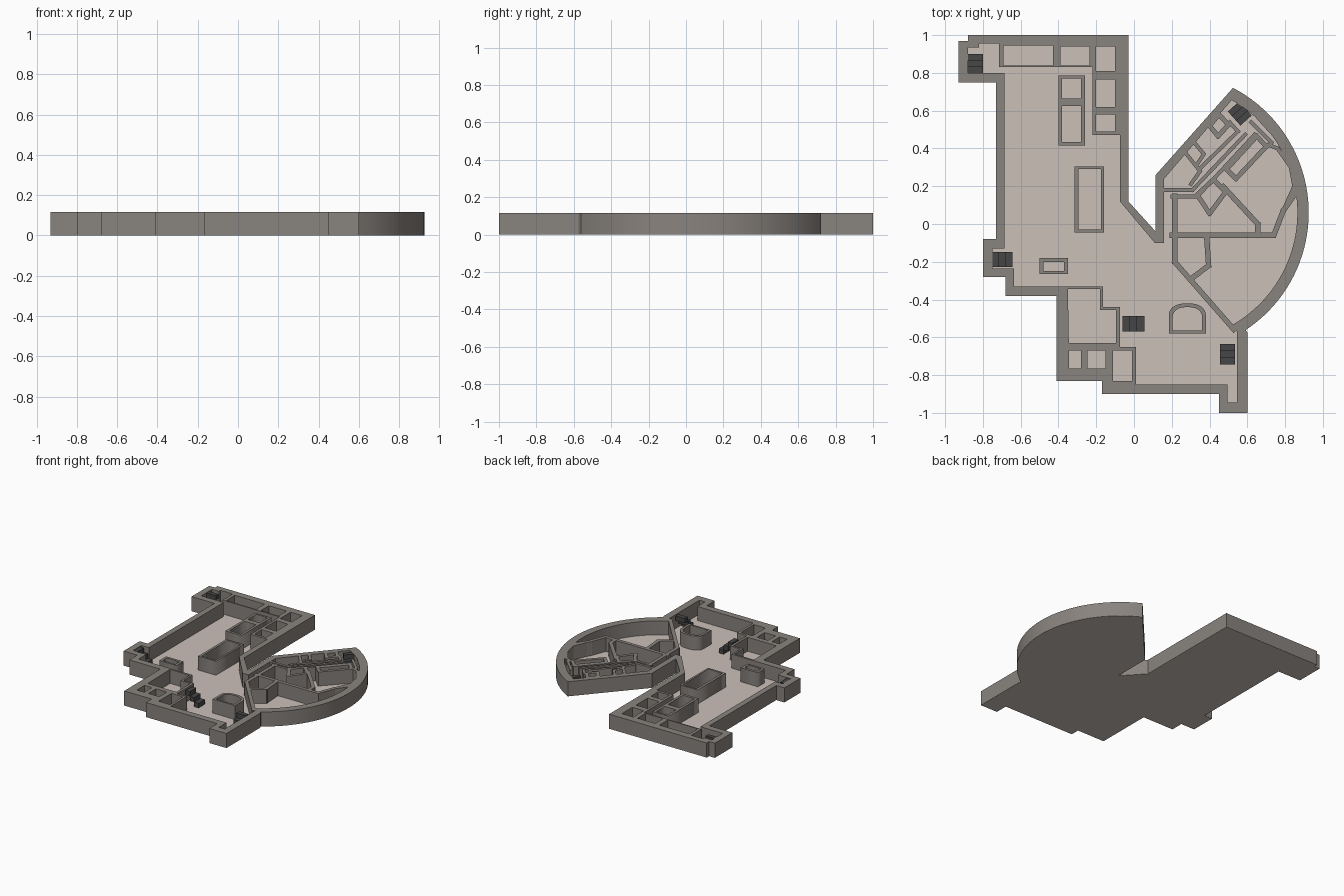
import bpy, bmesh, math
from mathutils import Vector, Matrix

if "Cube" in bpy.data.objects:
    bpy.data.objects.remove(bpy.data.objects["Cube"])

H = 0.115          # wall height
CX, CY = 0.18, 0.06  # centre of the round wing


def material(name, rgb):
    m = bpy.data.materials.new(name)
    m.diffuse_color = (*rgb, 1)
    m.use_nodes = True
    m.node_tree.nodes["Principled BSDF"].inputs["Base Color"].default_value = m.diffuse_color
    return m


WALL = material("wall_grey", (0.25, 0.228, 0.21))
FLOOR = material("floor_beige", (0.60, 0.53, 0.485))
STAIR = material("stair_dark", (0.062, 0.062, 0.062))


def add_mesh(name, bm, mat):
    bmesh.ops.recalc_face_normals(bm, faces=bm.faces)
    me = bpy.data.meshes.new(name)
    bm.to_mesh(me)
    bm.free()
    me.materials.append(mat)
    ob = bpy.data.objects.new(name, me)
    bpy.context.collection.objects.link(ob)
    return ob


def arc(r, a0, a1, n=40):
    return [(CX + r * math.cos(math.radians(a0 + (a1 - a0) * i / n)),
             CY + r * math.sin(math.radians(a0 + (a1 - a0) * i / n))) for i in range(n + 1)]


def rect(x0, x1, y0, y1):
    return [(x0, y0), (x1, y0), (x1, y1), (x0, y1)]


def plan(name, loops, z0=0.001, z1=H):
    """Extruded plan: the first loop is the outside, the others are holes."""
    cu = bpy.data.curves.new(name, 'CURVE')
    cu.dimensions, cu.fill_mode = '2D', 'BOTH'
    cu.extrude = (z1 - z0) / 2
    for loop in loops:
        sp = cu.splines.new('POLY')
        sp.points.add(len(loop) - 1)
        for p, (x, y) in zip(sp.points, loop):
            p.co = (x, y, 0, 1)
        sp.use_cyclic_u = True
    tmp = bpy.data.objects.new("tmp", cu)
    bpy.context.collection.objects.link(tmp)
    me = tmp.evaluated_get(bpy.context.evaluated_depsgraph_get()).to_mesh()
    bm = bmesh.new()
    bm.from_mesh(me)
    bpy.data.objects.remove(tmp)
    bmesh.ops.remove_doubles(bm, verts=bm.verts, dist=1e-5)
    bmesh.ops.translate(bm, verts=bm.verts, vec=(0, 0, (z0 + z1) / 2))
    return add_mesh(name, bm, WALL)


def box(bm, centre, size, angle=0):
    m = Matrix.Translation(centre) @ Matrix.Rotation(angle, 4, 'Z') @ Matrix.Diagonal((*size, 1))
    bmesh.ops.create_cube(bm, size=1, matrix=m)


def strips(name, paths, width, closed=False):
    """Straight wall pieces that follow each path."""
    bm = bmesh.new()
    for path in paths:
        pts = path + path[:1] if closed else path
        for a, b in zip(pts, pts[1:]):
            a, b = Vector(a), Vector(b)
            d, c = b - a, (a + b) / 2
            box(bm, (c.x, c.y, (H + 0.001) / 2), (d.length + width * 0.8, width, H - 0.001),
                math.atan2(d.y, d.x))
    return add_mesh(name, bm, WALL)


# outside outline and inside outline of the outer walls
outer = [(-0.93, 0.75), (-0.93, 0.97), (-0.88, 0.97), (-0.88, 1.0), (-0.03, 1.0), (-0.03, 0.12),
         (0.115, -0.04), (0.115, 0.26)] + arc(0.745, 62.5, -56.5) + [
         (0.6, -0.575), (0.6, -1.0), (0.45, -1.0), (0.45, -0.9), (-0.17, -0.9), (-0.17, -0.83),
         (-0.41, -0.83), (-0.41, -0.38), (-0.68, -0.38), (-0.68, -0.28), (-0.8, -0.28),
         (-0.8, -0.08), (-0.73, -0.08), (-0.73, 0.75)]
inner = [(-0.88, 0.8), (-0.88, 0.935), (-0.82, 0.935), (-0.82, 0.955), (-0.715, 0.955),
         (-0.715, 0.83), (-0.22, 0.83), (-0.22, 0.47), (-0.075, 0.47), (-0.075, 0.12),
         (0.11, -0.1), (0.16, -0.1), (0.16, 0.24)] + arc(0.685, 60.5, -61) + [
         (0.545, -0.57), (0.545, -0.945), (0.495, -0.945), (0.495, -0.85), (0.01, -0.85),
         (0.01, -0.65), (-0.075, -0.65), (-0.075, -0.44), (-0.165, -0.44), (-0.165, -0.33),
         (-0.635, -0.33), (-0.635, -0.235), (-0.75, -0.235), (-0.75, -0.13), (-0.685, -0.13),
         (-0.685, 0.8)]

# rooms cut into the thick parts of the outer walls
rooms = [rect(-0.69, -0.43, 0.84, 0.945), rect(-0.39, -0.235, 0.84, 0.94),
         rect(-0.2, -0.1, 0.81, 0.94), rect(-0.2, -0.1, 0.62, 0.765), rect(-0.2, -0.1, 0.49, 0.58),
         [(-0.35, -0.345), (-0.18, -0.345), (-0.18, -0.455), (-0.095, -0.455),
          (-0.095, -0.63), (-0.345, -0.63)],
         rect(-0.345, -0.28, -0.765, -0.67), rect(-0.245, -0.15, -0.765, -0.67),
         rect(-0.11, -0.01, -0.83, -0.67)]
shell = plan("outer_walls", [outer, inner] + rooms)

# free-standing rooms in the hall
plan("double_room", [rect(-0.4, -0.26, 0.415, 0.785), rect(-0.38, -0.28, 0.665, 0.77),
                     rect(-0.38, -0.28, 0.435, 0.625)])
plan("long_room", [rect(-0.315, -0.16, -0.045, 0.305), rect(-0.295, -0.175, -0.03, 0.29)])
plan("small_room", [rect(-0.5, -0.35, -0.265, -0.18), rect(-0.48, -0.37, -0.25, -0.2)])


def arched(x0, x1, y0, y1, top):
    c, r = (x0 + x1) / 2, (x1 - x0) / 2
    return [(x0, y0), (x1, y0)] + [
        (c + r * math.copysign(abs(math.cos(t)) ** 0.8, math.cos(t)), y1 + (top - y1) * math.sin(t))
        for t in [math.pi * i / 16 for i in range(17)]]


desk = plan("arched_room", [arched(0.185, 0.38, -0.58, -0.48, -0.42),
                            arched(0.205, 0.36, -0.565, -0.49, -0.44)])

# partition walls of the round wing
strips("wing_main_walls", [
    [(0.215, 0.15), (0.215, -0.2), (0.53, -0.56)],
    [(0.2, -0.06), (0.74, -0.06), (0.79, 0.07), (0.86, 0.17)],
    [(0.385, -0.07), (0.395, -0.22), (0.31, -0.285)],
    [(0.47, 0.2), (0.655, 0.0), (0.655, -0.06)]], 0.028)
strips("wing_corridor_walls", [
    [(0.16, 0.18), (0.31, 0.18), (0.59, 0.475)],
    [(0.2, 0.145), (0.335, 0.145), (0.64, 0.475)],
    [(0.71, 0.42), (0.76, 0.4), (0.83, 0.3), (0.848, 0.2), (0.79, 0.07)],
    [(0.27, 0.38), (0.35, 0.28), (0.3, 0.21)],
    [(0.32, 0.43), (0.37, 0.37), (0.33, 0.31)],
    [(0.355, 0.3), (0.55, 0.49), (0.505, 0.54)],
    [(0.62, 0.54), (0.73, 0.43)], [(0.66, 0.56), (0.77, 0.44)]], 0.02)
strips("wing_closed_rooms", [
    [(0.49, 0.29), (0.65, 0.465), (0.7, 0.41), (0.54, 0.24)],
    [(0.335, 0.155), (0.42, 0.235), (0.485, 0.17), (0.4, 0.055)],
    [(0.4, 0.52), (0.45, 0.58), (0.5, 0.525), (0.445, 0.465)]], 0.025, True)

# floor slab: outline pulled in from the outer wall
bm = bmesh.new()
face = bm.faces.new([bm.verts.new((x, y, 0)) for x, y in outer])
bm.normal_update()
ring = bmesh.ops.inset_region(bm, faces=[face], thickness=0.035, use_even_offset=True)["faces"]
bmesh.ops.delete(bm, geom=ring, context='FACES')
top = bmesh.ops.extrude_face_region(bm, geom=bm.faces[:], use_keep_orig=True)["geom"]
bmesh.ops.translate(bm, verts=[v for v in top if isinstance(v, bmesh.types.BMVert)],
                    vec=(0, 0, 0.005))
add_mesh("floor", bm, FLOOR)


# stairs: three rising blocks each, climbing along the given direction
def stairs(name, x, y, degrees, length=0.11, width=0.08, n=3):
    bm = bmesh.new()
    a, h = math.radians(degrees), (H - 0.008) / n
    for i in range(n):
        s = ((i + 0.5) / n - 0.5) * length
        box(bm, (x + s * math.cos(a), y + s * math.sin(a), 0.005 + h * (i + 0.5)),
            (length / n, width, h), a)
    add_mesh(name, bm, STAIR)


stairs("stairs_north_west", -0.84, 0.85, 90, 0.1)
stairs("stairs_west", -0.698, -0.188, 180)
stairs("stairs_hall", -0.003, -0.528, 180, 0.115)
stairs("stairs_south_east", 0.495, -0.69, 90)
stairs("stairs_wing", 0.56, 0.585, 132, 0.1)

# smooth the curved walls, keep corners sharp
for ob in (shell, desk):
    bpy.ops.object.select_all(action='DESELECT')
    ob.select_set(True)
    bpy.context.view_layer.objects.active = ob
    bpy.ops.object.shade_smooth_by_angle(angle=math.radians(25))
